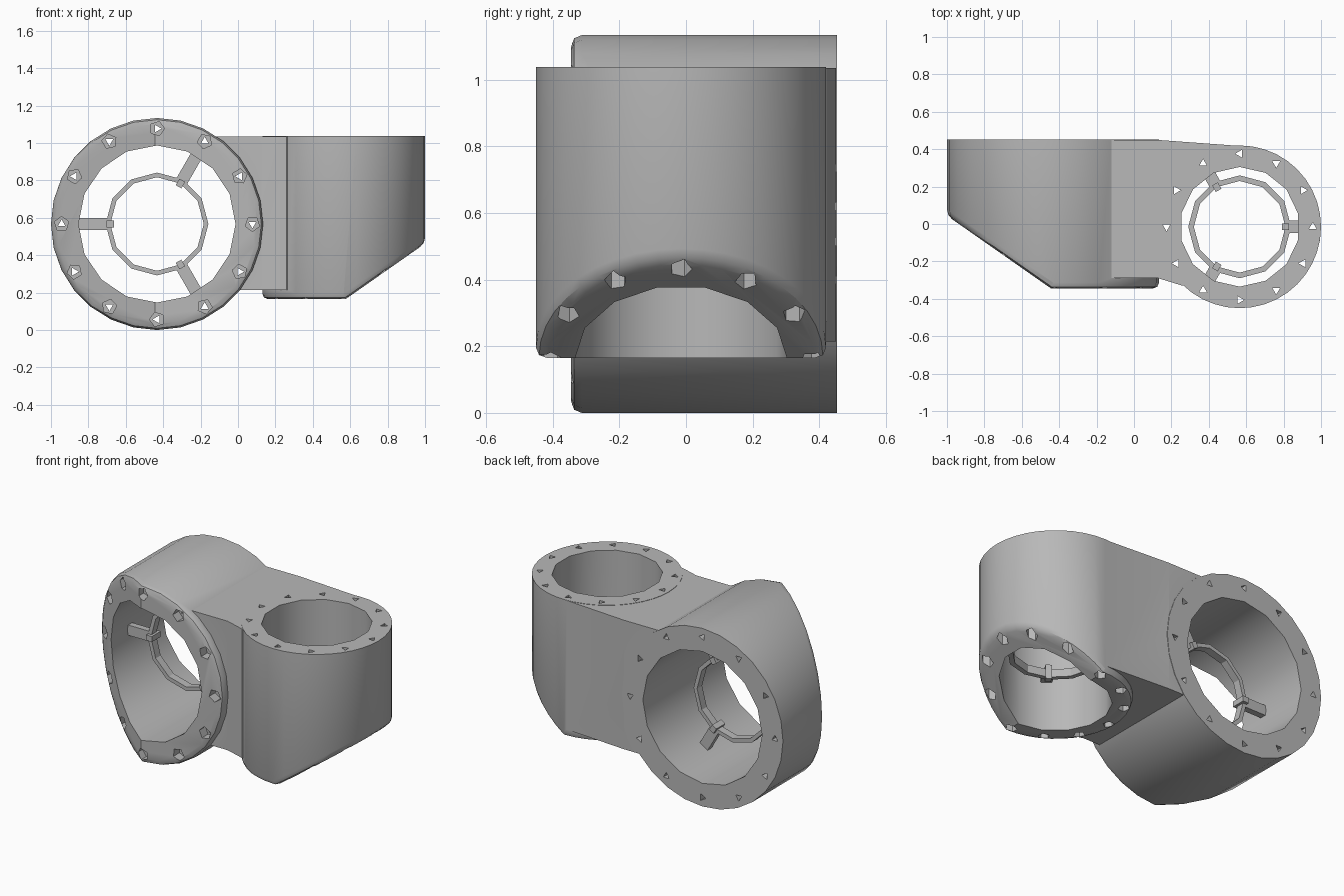
import bpy, bmesh, math
from mathutils import Matrix, Vector

cube = bpy.data.objects.get("Cube")
if cube:
    bpy.data.objects.remove(cube, do_unlink=True)

grey = bpy.data.materials.new("plain grey")
grey.use_nodes = True
GREY = (0.48, 0.48, 0.48, 1)
grey.diffuse_color = GREY
grey.node_tree.nodes["Principled BSDF"].inputs["Base Color"].default_value = GREY

SLOPE = 0.7  # depth of the slanted cut per unit of local x


def to_object(name, bm, frame=Matrix()):
    bmesh.ops.recalc_face_normals(bm, faces=bm.faces)
    mesh = bpy.data.meshes.new(name)
    bm.to_mesh(mesh)
    bm.free()
    mesh.transform(frame)
    mesh.materials.append(grey)
    obj = bpy.data.objects.new(name, mesh)
    bpy.context.scene.collection.objects.link(obj)
    return obj


def add_prism(bm, sides, radius, z0, z1, x=0, y=0, turn=0):
    place = Matrix.Translation((x, y, (z0 + z1) / 2)) @ Matrix.Rotation(turn, 4, 'Z')
    bmesh.ops.create_cone(bm, cap_ends=True, segments=sides, radius1=radius,
                          radius2=radius, depth=z1 - z0, matrix=place)


def prism(name, frame, *args, **kw):
    bm = bmesh.new()
    add_prism(bm, *args, **kw)
    return to_object(name, bm, frame)


def combine(target, other, operation):
    mod = target.modifiers.new("combine", 'BOOLEAN')
    mod.operation, mod.solver, mod.object = operation, 'EXACT', other
    bpy.context.view_layer.objects.active = target
    bpy.ops.object.modifier_apply(modifier=mod.name)
    bpy.data.objects.remove(other, do_unlink=True)


def barrel(name, frame, radius, length, sides, bevel):
    """Cylinder whose near end is sliced at a slant and rounded."""
    bm = bmesh.new()
    add_prism(bm, sides, radius, 0, length)
    cut = bmesh.ops.bisect_plane(bm, geom=bm.verts[:] + bm.edges[:] + bm.faces[:],
                                 plane_co=(0.01, 0, 0), plane_no=(SLOPE, 0, -1),
                                 clear_outer=True)
    bmesh.ops.holes_fill(bm, edges=[e for e in bm.edges if e.is_boundary], sides=0)
    bmesh.ops.recalc_face_normals(bm, faces=bm.faces)
    rim = [e for e in bm.edges if len(e.link_faces) == 2
           and sorted(f.normal.z < -0.5 for f in e.link_faces) == [False, True]]
    bmesh.ops.bevel(bm, geom=rim, offset=bevel, segments=2, profile=0.5,
                    affect='EDGES', clamp_overlap=True)
    return to_object(name, bm, frame)


def screw_holes(frame, ring, length, size, counterbore):
    """Twelve through holes, or their wide countersunk mouths."""
    bm = bmesh.new()
    for i in range(12):
        a = i * math.tau / 12
        x, y = ring * math.cos(a), ring * math.sin(a)
        if counterbore:
            end = max(0, SLOPE * x) + 0.06
            add_prism(bm, 5, size, -0.1, end, x, y, a)
        else:
            add_prism(bm, 3, size, -0.1, length + 0.1, x, y, a)
    return to_object("hole_cutter", bm, frame)


def inner_ring(name, frame, outer, inner, depth, bore):
    """Thin ring with three spokes reaching the bore wall."""
    ring = prism(name, frame, 12, outer, depth - 0.025, depth + 0.025)
    combine(ring, prism("cutter", frame, 12, inner, depth - 1, depth + 1), 'DIFFERENCE')
    for i in range(3):
        spin = Matrix.Rotation(i * math.tau / 3, 4, 'Z')
        r0, r1 = outer - 0.01, bore + 0.01
        boxes = (("spoke", (r0 + r1) / 2, (r1 - r0, 0.065, 0.04)),
                 ("clip", inner, (0.04, 0.035, 0.09)))
        for label, r, size in boxes:
            bm = bmesh.new()
            bmesh.ops.create_cube(bm, size=1, matrix=spin @ Matrix.Translation((r, 0, depth))
                                  @ Matrix.Diagonal((*size, 1)))
            to_object(f"{name}_{label}_{i + 1}", bm, frame)


# Local frames: z runs from the slanted mouth inwards, x points to the slanted side
across = Matrix(((-1, 0, 0, -0.433), (0, 0, 1, -0.345), (0, 1, 0, 0.567), (0, 0, 0, 1)))
upright = Matrix.Translation((0.565, -0.015, 0.165))

# Two barrels
body = barrel("twin_barrel_body", across, 0.567, 0.798, 28, 0.05)
combine(body, barrel("upright_barrel", upright, 0.435, 0.873, 40, 0.03), 'UNION')

# Connecting block
bm = bmesh.new()
outline = [(-0.13, 0.45), (0.12, 0.45), (0.6, 0.415), (0.6, -0.1),
           (0.26, -0.33), (0.13, -0.29), (-0.13, -0.29)]
face = bm.faces.new([bm.verts.new((x, y, 0.215)) for x, y in outline])
side = bmesh.ops.extrude_face_region(bm, geom=[face])
bmesh.ops.translate(bm, vec=Vector((0, 0, 0.821)),
                    verts=[v for v in side["geom"] if isinstance(v, bmesh.types.BMVert)])
combine(body, to_object("connecting_block", bm), 'UNION')

# Bores and screw holes
tubes = ((across, 0.42, 0.51, 0.798, 16, 0.04), (upright, 0.32, 0.391, 0.873, 14, 0.034))
for frame, bore, ring, length, sides, mouth in tubes:
    combine(body, prism("bore", frame, sides, bore, -0.2, length + 0.2), 'DIFFERENCE')
    combine(body, screw_holes(frame, ring, length, 0.024, False), 'DIFFERENCE')
    combine(body, screw_holes(frame, ring, length, mouth, True), 'DIFFERENCE')

# Rings held inside each bore
inner_ring("large_bore_ring", across, 0.275, 0.25, 0.47, 0.41)
inner_ring("small_bore_ring", upright, 0.275, 0.245, 0.33, 0.31)

# Smooth the round walls and keep the rims crisp
bpy.ops.object.select_all(action='DESELECT')
body.select_set(True)
bpy.context.view_layer.objects.active = body
bpy.ops.object.shade_smooth_by_angle(angle=math.radians(30))
